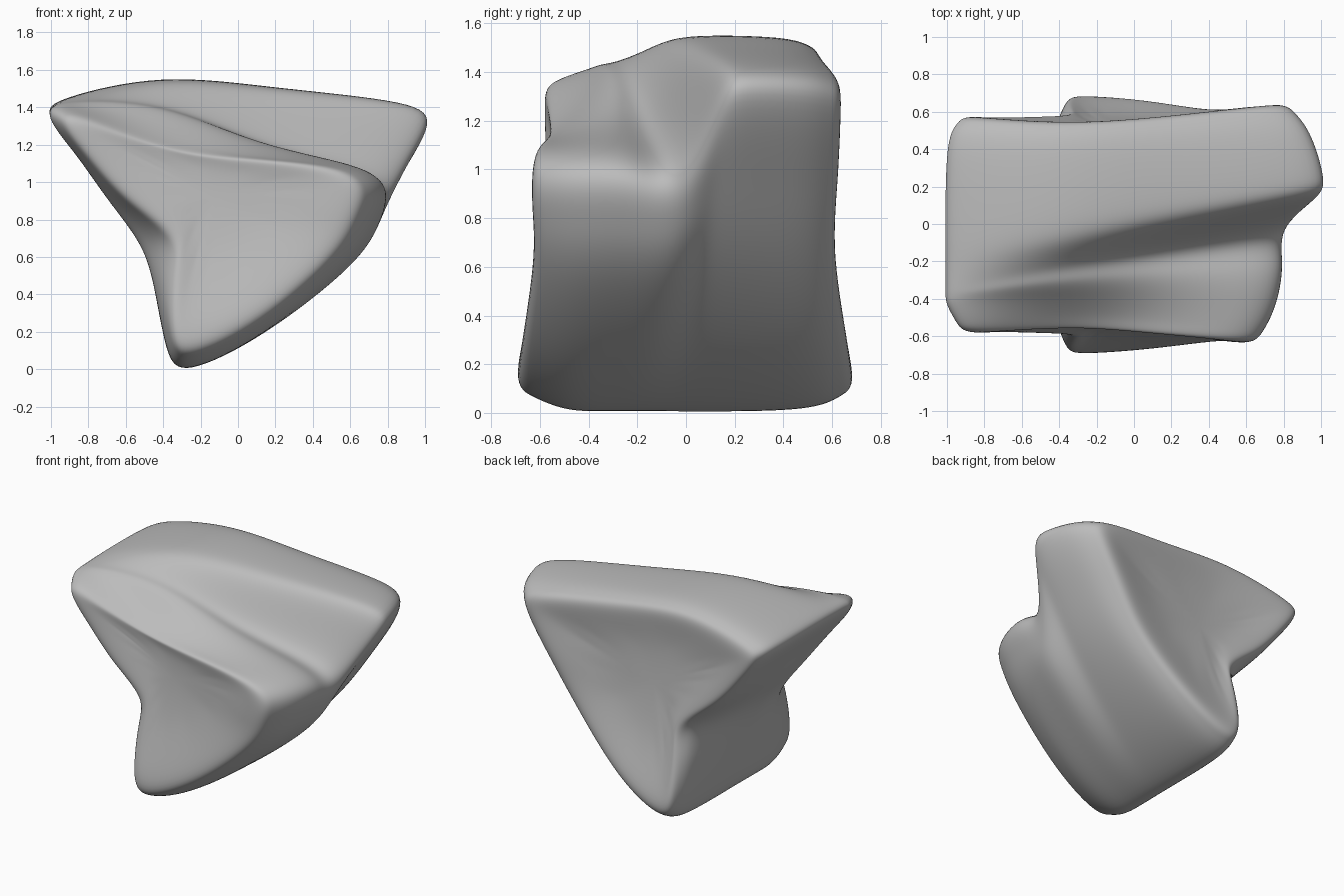
import bpy
import bmesh
from mathutils import Vector

cube = bpy.data.objects.get("Cube")
if cube:
    bpy.data.objects.remove(cube, do_unlink=True)

# Cross-sections (x, z), clockwise from the left corner
LOWER_LEFT = [(-.25, .01), (-.38, .12), (-.45, .45), (-.53, .68),
              (-.69, .9), (-.86, 1.14)]
FRONT = [(-1, 1.33), (-.89, 1.4), (-.4, 1.34), (.1, 1.19), (.62, 1.09),
         (.8, .96), (.75, .78), (.59, .55), (.15, .2)] + LOWER_LEFT
BACK = [(-1, 1.35), (-.9, 1.45), (-.4, 1.55), (.2, 1.5), (.86, 1.42),
        (1, 1.28), (.8, .95), (.54, .6), (.11, .2)] + LOWER_LEFT

# Stations along the depth: y, front-to-back blend, size
STATIONS = [(-.64, 0, .4), (-.66, 0, .81), (-.59, 0, .93), (-.45, 0, .99),
            (-.25, 0, 1), (-.07, -.03, 1), (.07, .8, 1), (.2, 1, 1),
            (.46, 1, .99), (.59, 1, .93), (.65, 1, .82), (.62, 1, .45)]
CENTRE = Vector((-.1, .95))
PINCH = Vector((-.35, 1.35))


def clamp(value):
    return max(0, min(1, value))


def section(y, blend, size):
    """Ring of points: stepped at the right, an even slope at the left."""
    slope = clamp((y + .6) / .8)
    ring = []
    for a, b in zip(FRONT, BACK):
        mix = slope + (blend - slope) * clamp((a[0] + 1) / 1.4)
        p = CENTRE + (Vector(a).lerp(Vector(b), mix) - CENTRE) * size
        # ends: thin at the top middle, wide at the foot and right corner
        wide = (.83 + .11 * clamp((p - PINCH).length)
                + .12 * clamp(1.3 - p.y / .5) + .1 * clamp(p.x - .4))
        depth = y * wide + .2 * clamp(1 - abs(y) / .5) * (p.x - .6)
        # right corners taper in, left side creases under the overhang
        x = p.x - .2 * max(0, abs(y) - .2) * max(0, p.x)
        if p.x < -.3:
            x += .3 * max(0, abs(y) - .25) * clamp(1 - abs(p.y - .7) / .3)
        # front brow rolls down into the front face
        brow = clamp(-y / .3 - 1) * clamp(1 - abs(p.x + .25) / .6)
        z = p.y - .12 * brow * clamp(p.y / .1 - 11)
        ring.append(Vector((x, depth, z)))
    return ring


# Loft the body and close both ends
bm = bmesh.new()
rings = [[bm.verts.new(p) for p in section(*s)] for s in STATIONS]
count = len(FRONT)
for near, far in zip(rings, rings[1:]):
    for i in range(count):
        j = (i + 1) % count
        bm.faces.new((near[i], near[j], far[j], far[i]))
bm.faces.new(rings[0])
bm.faces.new(rings[-1])
bmesh.ops.recalc_face_normals(bm, faces=bm.faces)
mesh = bpy.data.meshes.new("stone_body")
bm.to_mesh(mesh)
bm.free()
body = bpy.data.objects.new("stone_body", mesh)
bpy.context.collection.objects.link(body)

# Soft rounded surface, with the cage pushed out so it meets the sections
subsurf = body.modifiers.new("rounding", 'SUBSURF')
subsurf.levels = subsurf.render_levels = 3
targets = [v.co.copy() for v in mesh.vertices]
for _ in range(2):
    graph = bpy.context.evaluated_depsgraph_get()
    graph.update()
    smooth = body.evaluated_get(graph).data.vertices
    shifts = [t - smooth[i].co for i, t in enumerate(targets)]
    for v, shift in zip(mesh.vertices, shifts):
        v.co += shift
    mesh.update()
    body.update_tag()
mesh.polygons.foreach_set("use_smooth", [True] * len(mesh.polygons))

# Plain grey
grey = bpy.data.materials.new("stone_grey")
grey.use_nodes = True
colour = (.5, .5, .5, 1)
grey.diffuse_color = colour
grey.node_tree.nodes["Principled BSDF"].inputs["Base Color"].default_value = colour
mesh.materials.append(grey)
